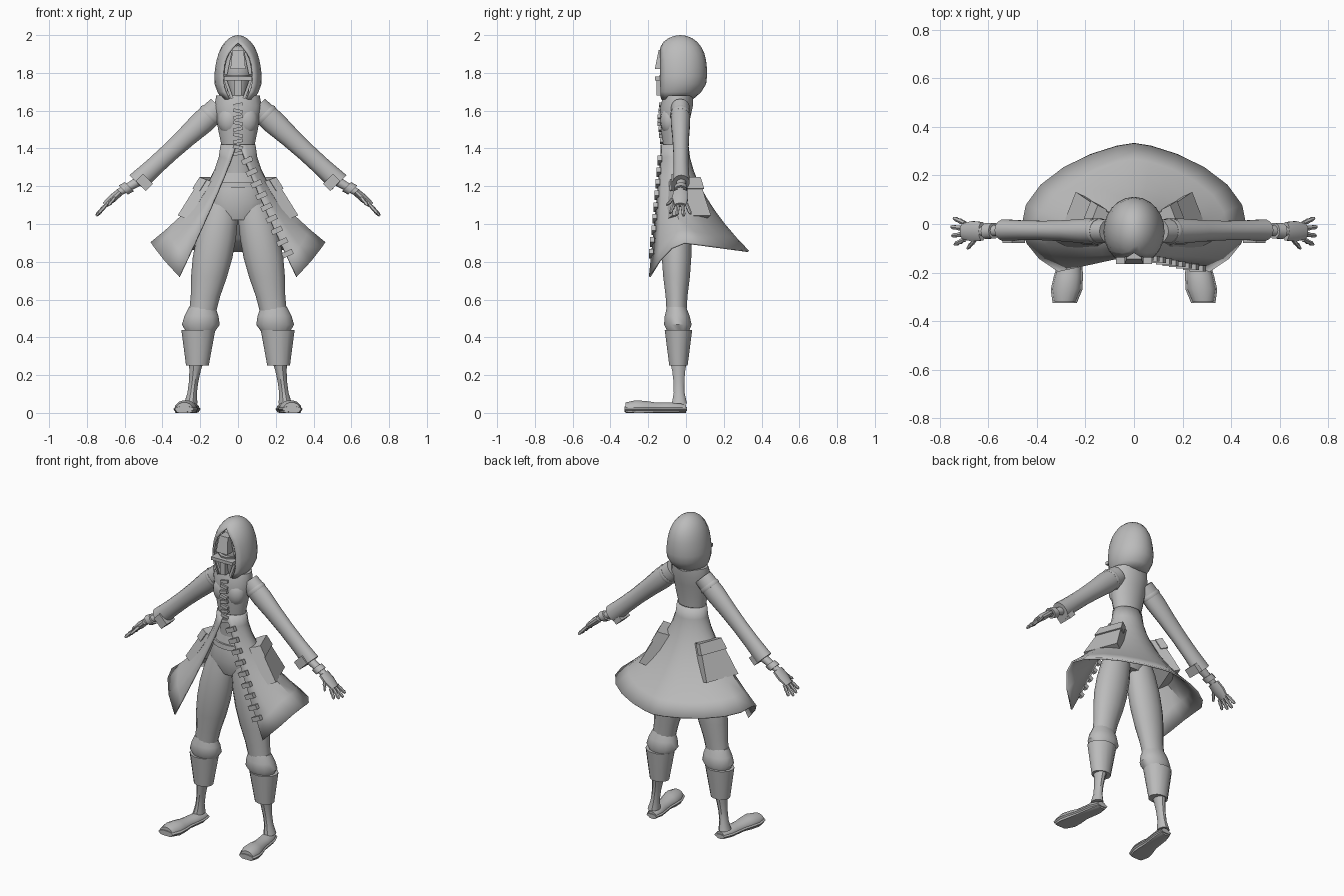
import bpy, bmesh
from math import sin, cos, pi, sqrt, radians
from mathutils import Vector, Matrix

cube = bpy.data.objects.get("Cube")
if cube:
    bpy.data.objects.remove(cube, do_unlink=True)

GREY = (.5, .5, .5, 1)
mat = bpy.data.materials.new("plain_grey")
mat.use_nodes = True
mat.diffuse_color = GREY
mat.node_tree.nodes["Principled BSDF"].inputs["Base Color"].default_value = GREY

ACROSS, DEPTH, UP = Vector((1, 0, 0)), Vector((0, 1, 0)), Vector((0, 0, 1))
SLOPE = (ACROSS + UP).normalized()
parts = []


def finish(name, bm, paired=False):
    """Turn a bmesh into one object, or into a mirrored left and right pair."""
    made = []
    for prefix in ("left_", "right_") if paired else ("",):
        if prefix == "right_":
            bmesh.ops.scale(bm, vec=(-1, 1, 1), verts=bm.verts)
        bmesh.ops.recalc_face_normals(bm, faces=bm.faces)
        mesh = bpy.data.meshes.new(prefix + name)
        bm.to_mesh(mesh)
        mesh.materials.append(mat)
        ob = bpy.data.objects.new(prefix + name, mesh)
        bpy.context.collection.objects.link(ob)
        made.append(ob)
    bm.free()
    parts.extend(made)
    return made


def along(path, t):
    """Point on a straight line or, with three points, on a curve through them."""
    pts = [Vector(p) for p in path]
    if len(pts) == 2:
        return pts[0].lerp(pts[1], t)
    start, middle, end = pts
    bulge = middle - (start + end) / 2
    return start.lerp(end, t) + bulge * 4 * t * (1 - t)


def skin(bm, rows, closed):
    for a, b in zip(rows, rows[1:]):
        count = len(a)
        for i in range(count if closed else count - 1):
            j = (i + 1) % count
            bm.faces.new((a[i], a[j], b[j], b[i]))


def limb(name, path, radii, flat=1, u=ACROSS, v=DEPTH, sides=14, paired=False):
    """Capped tube with evenly spaced radii; flat scales the radius along v."""
    bm = bmesh.new()
    rows = []
    for k, r in enumerate(radii):
        centre = along(path, k / (len(radii) - 1))
        angles = [2 * pi * i / sides for i in range(sides)]
        ring = [centre + u * r * cos(a) + v * r * flat * sin(a) for a in angles]
        rows.append([bm.verts.new((p.x, p.y, max(p.z, 0))) for p in ring])
    skin(bm, rows, closed=True)
    bm.faces.new(rows[0])
    bm.faces.new(rows[-1])
    finish(name, bm, paired)


def sheet(name, rows, thickness):
    bm = bmesh.new()
    skin(bm, [[bm.verts.new(p) for p in row] for row in rows], closed=False)
    bmesh.ops.remove_doubles(bm, verts=bm.verts, dist=.0005)
    for ob in finish(name, bm):
        mod = ob.modifiers.new("thickness", "SOLIDIFY")
        mod.thickness, mod.offset = thickness, 0


def block(name, centre, size, turn=0, paired=False):
    bm = bmesh.new()
    place = Matrix.Translation(centre) @ Matrix.Rotation(radians(turn), 4, "Y")
    bmesh.ops.create_cube(bm, size=1, matrix=place @ Matrix.Diagonal((*size, 1)))
    finish(name, bm, paired)


def ball(name, centre, radii, paired=False):
    bm = bmesh.new()
    place = Matrix.Translation(centre) @ Matrix.Diagonal((*radii, 1))
    bmesh.ops.create_uvsphere(bm, u_segments=16, v_segments=10, radius=1, matrix=place)
    finish(name, bm, paired)


def slab(name, corners, outward, inner, outer, paired=False):
    """Solid made by pushing a four-cornered patch along a direction."""
    bm = bmesh.new()
    for corner in corners:
        for distance in (inner, outer):
            bm.verts.new(corner + outward * distance)
    bmesh.ops.convex_hull(bm, input=bm.verts)
    finish(name, bm, paired)


# coat body, neck, hips and belt
limb("coat_body", [(0, -.055, 1.27), (0, -.06, 1.5), (0, -.04, 1.68)],
     [.08, .08, .09, .105, .115, .125, .115], .7, sides=18)
limb("neck", [(0, -.04, 1.66), (0, -.04, 1.74)], [.07, .05])
limb("hips", [(0, -.05, 1.3), (0, -.05, 1.02)], [.09, .12, .155, .1], .55, sides=18)
limb("belt", [(0, -.05, 1.22), (0, -.05, 1.19)], [.125, .13], .6, sides=18)
ball("chest", (.045, -.085, 1.55), (.062, .052, .08), paired=True)

# flared coat skirt: the opening widens and the front corners drop
COLUMNS, ROWS = 9, 8


def skirt_point(column, t):
    f = column / COLUMNS
    waist, hem = .1 + (pi - .1) * f, .74 + (pi - .74) * f
    front = cos(hem) > 0
    depth, drop, curve, taper = (.26, .33, 2, 1) if front else (.33, .045, 1, 1.4)
    top = Vector((.088 * sin(waist), -.06 - .068 * cos(waist), 1.42))
    low = Vector((.46 * max(0, sin(hem)) ** taper, -depth * cos(hem),
                  .9 - drop * abs(cos(hem)) ** curve))
    spread = top.lerp(low, t ** (1.1 + min(column, 2) * .32))
    return Vector((spread.x, spread.y, top.lerp(low, t).z))


skirt = []
for k in range(ROWS + 1):
    half = [skirt_point(c, k / ROWS) for c in range(COLUMNS + 1)]
    skirt.append(half + [Vector((-p.x, p.y, p.z)) for p in half[-2::-1]])
sheet("coat_skirt", skirt, .01)

# lacing down the chest and straps along the left coat edge
for i in range(9):
    z = 1.63 - i * .032
    block(f"lace_{i + 1}", (0, -.14 + abs(z - 1.55) / 8, z), (.05, .025, .018), -12 + 24 * (i % 2))
    edge = skirt_point(0, .12 + i * .088)
    block(f"edge_strap_{i + 1}", edge + Vector((.01, -.004, 0)), (.06, .024, .028), -25)

# hood: a narrowing dome over a tapered neck, open at the face
hood = []
for k in range(12):
    u = sin(-.5 + (pi / 2 + .5) * k / 11)
    radius = .122 * (sqrt(max(0, 1 - u ** 3)) if u > 0 else 1 - 1.5 * u * u)
    width = radius * (1 - .16 * max(0, u))
    middle = -.03 - .12 * min(0, u) ** 2
    opening = .7 * max(0, 1 - 2 * u ** 4)
    angles = [opening + 2 * (pi - opening) * i / 18 for i in range(19)]
    hood.append([Vector((width * sin(a), middle - 1.12 * radius * cos(a), 1.77 + .225 * u))
                 for a in angles])
sheet("hood", hood, .01)

# masked face
ball("head", (0, -.045, 1.82), (.08, .08, .125))
limb("chin_wrap", [(0, -.075, 1.79), (0, -.085, 1.62)], [.07, .05, .025], sides=10)
plate = [Vector((x, y, z)) for x, y, z in ((.04, -.135, 1.82), (-.04, -.135, 1.82),
                                         (-.03, -.115, 1.92), (.03, -.115, 1.92))]
slab("forehead_plate", plate, DEPTH, -.03, .07)
block("visor_bar", (0, -.125, 1.77), (.15, .08, .02))
block("nose_guard", (0, -.13, 1.72), (.035, .05, .08))
block("cheek_strap", (.05, -.115, 1.715), (.015, .03, .11), 20, paired=True)
block("temple_strap", (.055, -.105, 1.85), (.02, .03, .12), -12, paired=True)

# trousers, boot cuffs and shoes
limb("trouser_leg", [(.075, -.05, 1.14), (.135, -.05, .82), (.19, -.05, .52)],
     [.07, .095, .105, .105, .095, .078, .07], .76, paired=True)
limb("knee_gather", [(.19, -.05, .56), (.2, -.04, .42)], [.07, .09, .1, .07], .75, paired=True)
limb("boot_cuff", [(.21, -.04, .44), (.215, -.04, .25)], [.09, .06], .83, paired=True)
limb("ankle", [(.22, -.04, .28), (.25, -.035, .05)], [.04, .03, .025, .025, .035], 1.2,
     sides=10, paired=True)
for part, grow, flat in (("shoe", 0, .8), ("sole", .005, .3)):
    limb(part, [(.24, grow, .02), (.285, -.32 - grow, .02)],
         [r + grow for r in (.03, .045, .045, .045, .055, .06, .045)], flat, v=UP, paired=True)

# sleeves and cuffs
shoulder, cuff = Vector((.1, -.03, 1.62)), Vector((.535, -.025, 1.22))
arm = (shoulder, cuff)
limb("sleeve", arm, [.06, .064, .055, .05, .05, .055], .82, u=SLOPE, paired=True)
limb("shoulder_seam", (along(arm, .09), along(arm, .13)), [.063, .067, .063], .83, u=SLOPE, paired=True)
block("cuff_flap", (.495, -.035, 1.22), (.055, .085, .075), 45, paired=True)

# wrists, palms and jointed fingers
wrist, knuckles = Vector((.625, -.03, 1.17)), Vector((.705, -.03, 1.1))
forearm = (cuff, wrist)
limb("wrist", forearm, [.026, .02], u=SLOPE, sides=10, paired=True)
limb("wrist_band", (along(forearm, .45), along(forearm, .8)), [.034, .034], u=SLOPE, sides=10, paired=True)
limb("palm", (wrist, knuckles), [.02, .022, .016], 2, u=SLOPE, sides=10, paired=True)
digits = [(wrist + Vector((.02, -.025, -.02)), wrist + Vector((.06, -.07, -.07)))]
for i in range(4):
    reach = .06 - .01 * abs(i - 1.7)
    base = knuckles + Vector((-.01, (i - 1.5) * .022, .005))
    digits.append((base, base + Vector((reach, (i - 1.5) * .014, -reach - .005))))
for i, digit in enumerate(digits):
    limb(f"finger_{i}" if i else "thumb", digit, [.011, .009, .012, .009, .011, .006],
         u=SLOPE, sides=6, paired=True)

# hip pockets with overhanging flaps
top_back, top_front = Vector((.13, .06, 1.24)), Vector((.18, -.07, 1.24))
low_back, low_front = Vector((.225, .125, 1.04)), Vector((.305, -.08, 1.04))
outward = Vector((.8, .4, .3))
lip = (top_front - top_back) / 20
slab("pocket", (top_back, top_front, low_front, low_back), outward, -.05, .018, paired=True)
slab("pocket_flap", (top_back - lip, top_front + lip, top_front.lerp(low_front, .3) + lip,
                     top_back.lerp(low_back, .3) - lip), outward, -.02, .027, paired=True)

# smooth shading with sharp edges kept
bpy.ops.object.select_all(action="DESELECT")
for ob in parts:
    ob.select_set(True)
bpy.context.view_layer.objects.active = parts[0]
bpy.ops.object.shade_smooth_by_angle(angle=radians(40))
